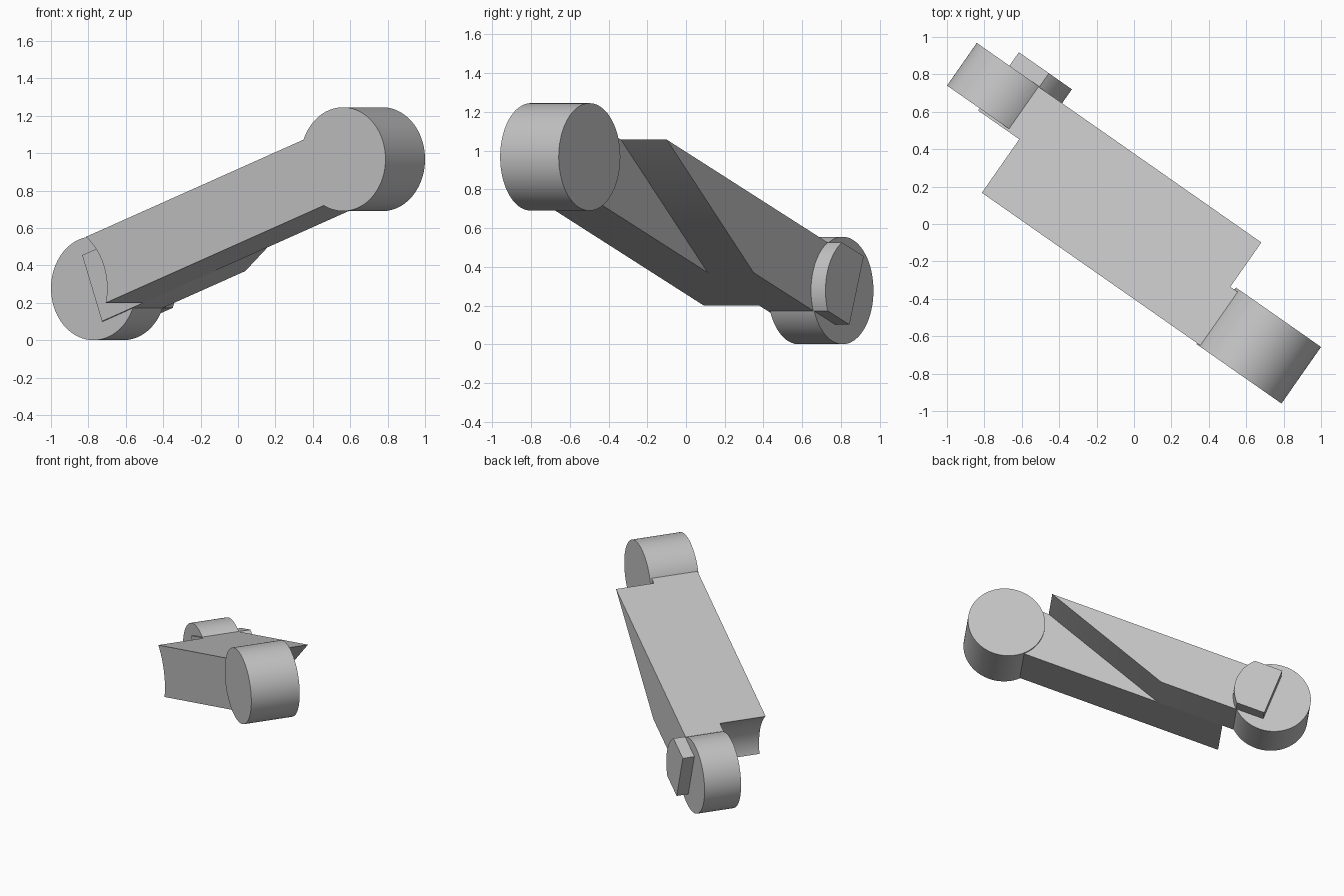
import bpy
import bmesh
from math import sin, cos, asin, pi, atan2
from mathutils import Vector

cube = bpy.data.objects.get("Cube")
if cube:
    bpy.data.objects.remove(cube, do_unlink=True)

# One plain grey for the whole link
grey = bpy.data.materials.new("plain_grey")
grey.use_nodes = True
colour = (0.55, 0.55, 0.55, 1)
grey.diffuse_color = colour
grey.node_tree.nodes["Principled BSDF"].inputs["Base Color"].default_value = colour

# Frame of the link: s runs along it, t across its height, v along the pivots
yaw, pitch = -0.61, atan2(0.69, 1.885)
flat = Vector((cos(yaw), sin(yaw), 0))
V = Vector((-sin(yaw), cos(yaw), 0))
Z = Vector((0, 0, 1))
S = flat * cos(pitch) + Z * sin(pitch)
T = Z * cos(pitch) - flat * sin(pitch)
ORIGIN = flat * -0.966 + Z * 0.2775

RADIUS = 0.2775     # pivot drums
LENGTH = 2.007      # distance between pivots
HALF = 0.188        # half height of the bars
SPLIT = 0.02        # where the two bars meet


def arc(radius, start, end, steps=24):
    """Points on an arc about the lower pivot."""
    angles = [start + (end - start) * i / steps for i in range(steps + 1)]
    return [(radius * cos(a), radius * sin(a)) for a in angles]


def prism(name, profile, v0, v1):
    """Extrude an (s, t) profile from v0 to v1."""
    bm = bmesh.new()
    verts = [bm.verts.new(ORIGIN + S * s + T * t + V * v0) for s, t in profile]
    face = bm.faces.new(verts)
    extruded = bmesh.ops.extrude_face_region(bm, geom=[face])["geom"]
    moved = [g for g in extruded if isinstance(g, bmesh.types.BMVert)]
    bmesh.ops.translate(bm, verts=moved, vec=V * (v1 - v0))
    bmesh.ops.recalc_face_normals(bm, faces=bm.faces)
    mesh = bpy.data.meshes.new(name)
    bm.to_mesh(mesh)
    bm.free()
    mesh.materials.append(grey)
    obj = bpy.data.objects.new(name, mesh)
    bpy.context.collection.objects.link(obj)
    bpy.ops.object.select_all(action="DESELECT")
    obj.select_set(True)
    bpy.context.view_layer.objects.active = obj
    bpy.ops.object.shade_smooth_by_angle(angle=pi / 6)
    return obj


# Pivot drums
circle = arc(RADIUS, 0, 2 * pi, 96)[:-1]
prism("lower_drum", circle, 0.034, 0.312)
prism("upper_drum", [(s + LENGTH, t) for s, t in circle], -0.335, 0.034)

# Front bar, hollowed at its lower end to clear the lower drum
clearance = 0.342
a = asin(HALF / clearance)
prism("front_bar", arc(clearance, -a, a) + [(LENGTH, HALF), (LENGTH, -HALF)],
      -0.329, SPLIT)

# Back bar, cut off on a slant at its upper end
prism("back_bar", [(0, -HALF), (0.781, -HALF), (1.752, HALF), (0, HALF)],
      SPLIT, 0.309)

# Raised tab on the lower drum, rounded on one side
tab_radius = 0.281
b = asin(HALF / tab_radius)
prism("drum_tab", arc(tab_radius, -b, b) + [(0, HALF), (0, -HALF)], 0.305, 0.4)
